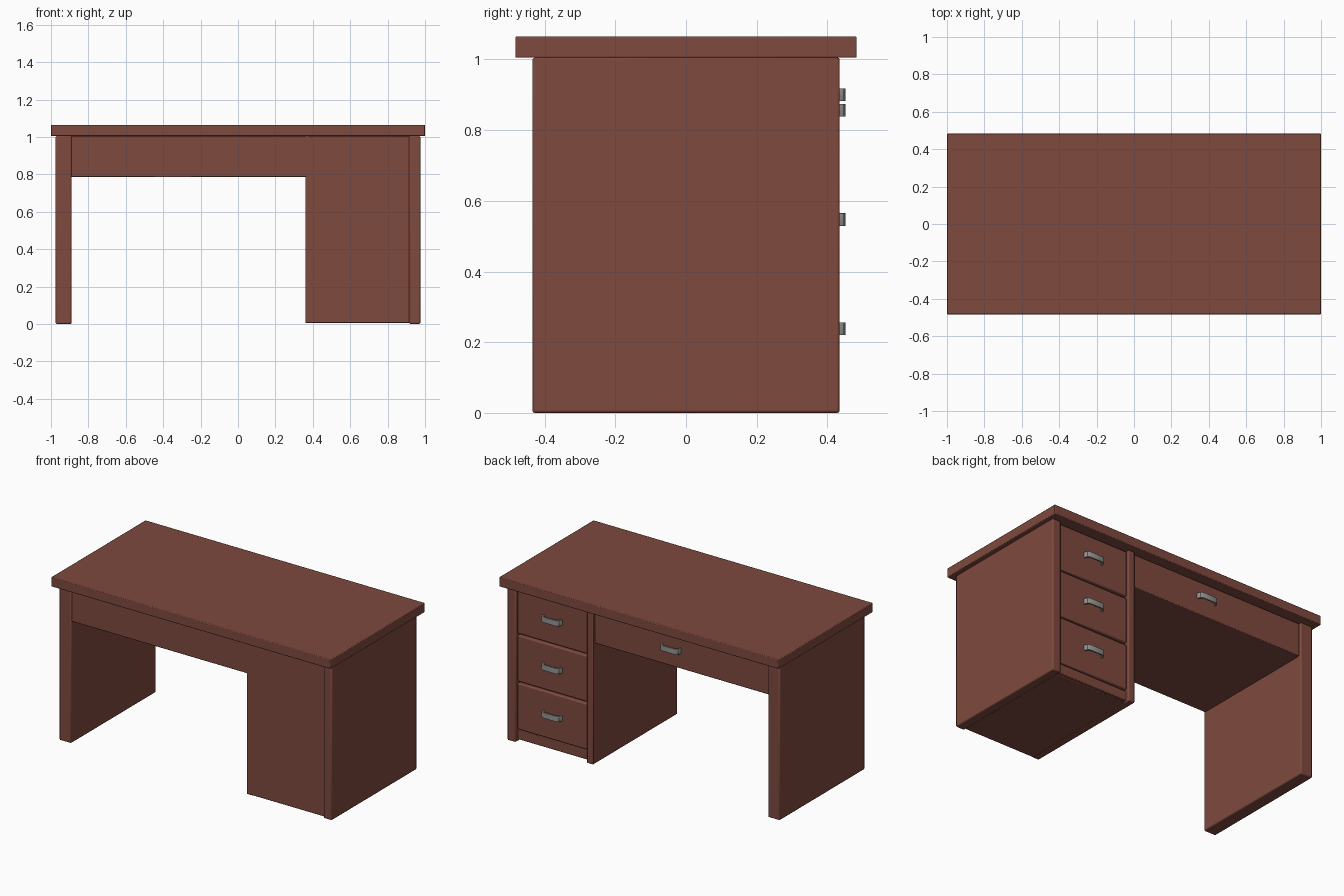
import bpy
import bmesh
import math

cube = bpy.data.objects.get("Cube")
if cube:
    bpy.data.objects.remove(cube, do_unlink=True)


def material(name, colour, roughness, metallic=0.0):
    m = bpy.data.materials.new(name)
    m.use_nodes = True
    m.diffuse_color = (*colour, 1)
    node = m.node_tree.nodes["Principled BSDF"]
    node.inputs["Base Color"].default_value = (*colour, 1)
    node.inputs["Roughness"].default_value = roughness
    node.inputs["Metallic"].default_value = metallic
    return m


WOOD = material("reddish_brown_wood", (0.21, 0.067, 0.049), 0.5)
METAL = material("grey_metal", (0.30, 0.30, 0.29), 0.4)


def finish(bm, name, mat, bevel):
    bmesh.ops.recalc_face_normals(bm, faces=bm.faces)
    mesh = bpy.data.meshes.new(name)
    bm.to_mesh(mesh)
    bm.free()
    mesh.materials.append(mat)
    ob = bpy.data.objects.new(name, mesh)
    bpy.context.collection.objects.link(ob)
    if bevel:
        mod = ob.modifiers.new("Bevel", "BEVEL")
        mod.width = bevel
        mod.segments = 2
    bpy.ops.object.select_all(action="DESELECT")
    ob.select_set(True)
    bpy.context.view_layer.objects.active = ob
    bpy.ops.object.shade_smooth_by_angle(angle=math.radians(50))
    return ob


def box(name, xs, ys, zs, bevel=0.004):
    """Bevelled wooden board between pairs of limits."""
    bm = bmesh.new()
    bmesh.ops.create_cube(bm, size=1)
    for v in bm.verts:
        v.co = [(lo + hi) / 2 + c * (hi - lo)
                for c, (lo, hi) in zip(v.co, (xs, ys, zs))]
    return finish(bm, name, WOOD, bevel)


def handle(name, x, y, z, width=0.14, height=0.036, reach=0.032, thick=0.009):
    """Arched strip pull standing out from a drawer front."""
    bm = bmesh.new()
    half = width / 2
    outer = [(-half, 0), (-half * 0.9, reach * 0.75), (-half * 0.65, reach),
             (half * 0.65, reach), (half * 0.9, reach * 0.75), (half, 0)]
    inner = [(px * (1 - thick / half), max(0, py - thick)) for px, py in outer]
    ring = outer + inner[::-1]
    face = bm.faces.new([bm.verts.new((x + px, y + py, z - height / 2))
                         for px, py in ring])
    new = bmesh.ops.extrude_face_region(bm, geom=[face])["geom"]
    verts = [v for v in new if isinstance(v, bmesh.types.BMVert)]
    bmesh.ops.translate(bm, verts=verts, vec=(0, 0, height))
    return finish(bm, name, METAL, 0.001)


TOP = 1.005      # underside of the desktop
SIDE = 0.435     # half depth of the side panels
FACE = 0.42      # drawer front plane

# Desktop and the outer panels
box("desktop", (-1, 1), (-0.483, 0.483), (TOP, 1.065))
box("right_leg_panel", (-0.975, -0.89), (-SIDE, SIDE), (0, TOP), 0.007)
box("left_side_panel", (0.915, 0.975), (-SIDE, SIDE), (0, TOP), 0.007)
box("pedestal_inner_panel", (0.36, 0.405), (-0.426, SIDE), (0.004, TOP), 0.005)

# Pedestal body, toe strip and centre compartment
box("pedestal_body", (0.37, 0.945), (-0.426, 0.395), (0.006, TOP))
box("toe_strip", (0.40, 0.92), (0.38, 0.412), (0.012, 0.075))
box("centre_compartment", (-0.90, 0.37), (-0.426, 0.40), (0.785, TOP))
box("centre_drawer_front", (-0.889, 0.359), (0.39, FACE), (0.785, 1.0))
handle("centre_drawer_handle", -0.19, FACE, 0.90)

# Stack of three pedestal drawers
for i, level in enumerate(("lower", "middle", "upper")):
    base = 0.08 + i * 0.31
    box(level + "_drawer_front", (0.406, 0.914), (0.385, FACE),
        (base, base + 0.298), 0.007)
    handle(level + "_drawer_handle", 0.66, FACE, 0.238 + i * 0.309)
